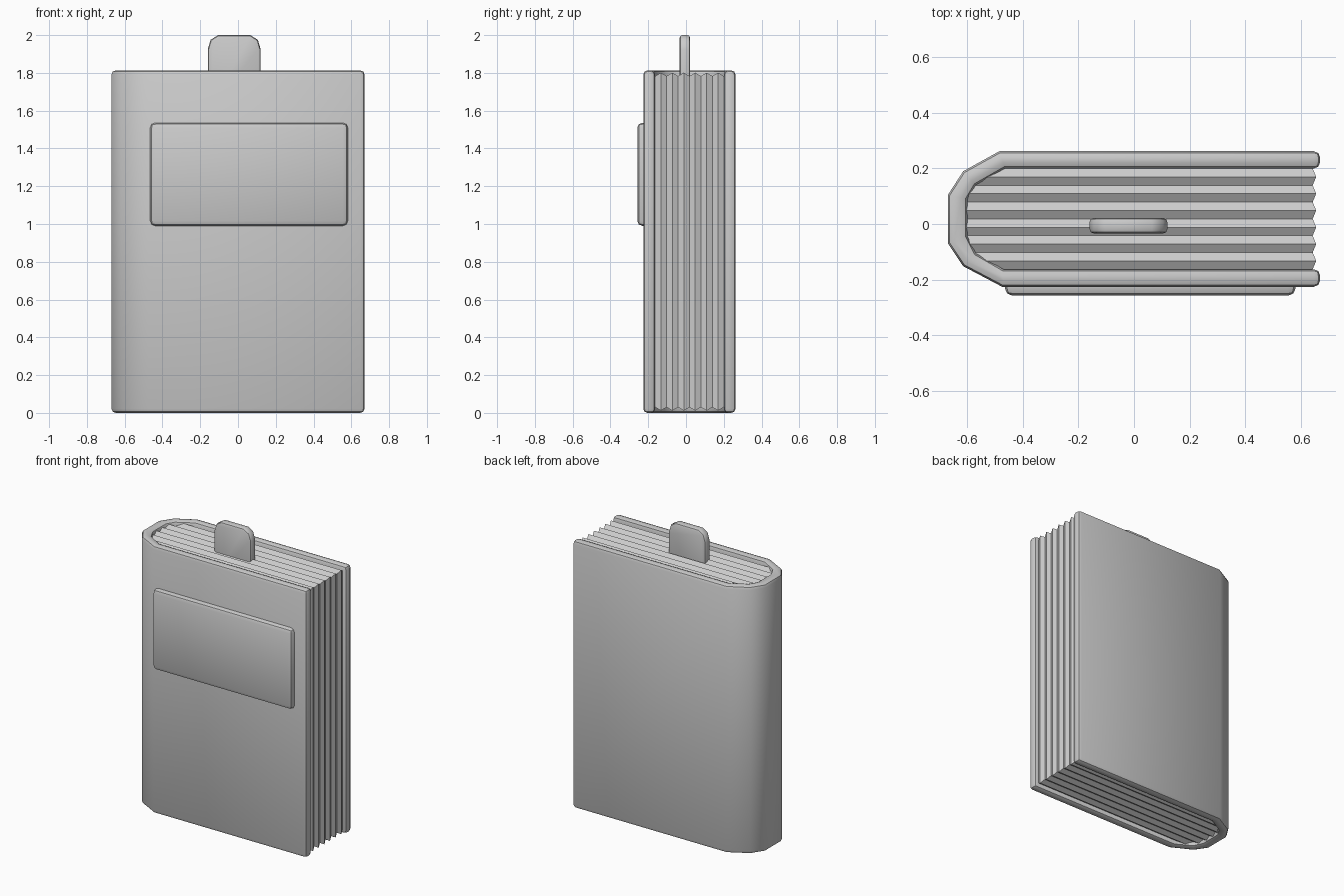
import bpy, bmesh, math

if "Cube" in bpy.data.objects:
    bpy.data.objects.remove(bpy.data.objects["Cube"], do_unlink=True)

# One plain grey for the whole book
GREY = (0.6, 0.6, 0.6, 1)
mat = bpy.data.materials.new("grey")
mat.use_nodes = True
mat.diffuse_color = GREY
bsdf = next(n for n in mat.node_tree.nodes if n.type == 'BSDF_PRINCIPLED')
bsdf.inputs["Base Color"].default_value = GREY


def loft(name, rings, bevel=0, segments=2, smooth=True):
    """Join equal rings of points, cap both ends and bevel the sharp edges."""
    bm = bmesh.new()
    loops = [[bm.verts.new(p) for p in ring] for ring in rings]
    n = len(rings[0])
    for a, b in zip(loops, loops[1:]):
        for i in range(n):
            j = (i + 1) % n
            bm.faces.new((a[i], a[j], b[j], b[i]))
    bm.faces.new(loops[0])
    bm.faces.new(loops[-1])
    bmesh.ops.recalc_face_normals(bm, faces=bm.faces)
    mesh = bpy.data.meshes.new(name)
    bm.to_mesh(mesh)
    bm.free()
    obj = bpy.data.objects.new(name, mesh)
    bpy.context.collection.objects.link(obj)
    mesh.materials.append(mat)
    bpy.ops.object.select_all(action='DESELECT')
    obj.select_set(True)
    bpy.context.view_layer.objects.active = obj
    if bevel:
        mod = obj.modifiers.new("rounded_edges", 'BEVEL')
        mod.width = bevel
        mod.segments = segments
        mod.limit_method = 'ANGLE'
        mod.angle_limit = math.radians(50)
        bpy.ops.object.modifier_apply(modifier=mod.name)
    if smooth:
        bpy.ops.object.shade_smooth_by_angle(angle=math.radians(40))
    return obj


# Cover: C-shaped profile with a faceted spine
outer = [(0.67, 0.262), (-0.485, 0.262), (-0.615, 0.19), (-0.67, 0.105),
         (-0.67, -0.07), (-0.615, -0.152), (-0.475, -0.226), (0.67, -0.226)]
inner = [(0.67, 0.2), (-0.465, 0.2), (-0.57, 0.14), (-0.6, 0.09),
         (-0.6, -0.045), (-0.57, -0.105), (-0.47, -0.163), (0.67, -0.163)]
profile = outer + inner[::-1]
loft("cover", [[(x, y, z) for x, y in profile] for z in (0, 1.813)], 0.022)


# Pages: ridged block that follows the inside of the spine
def spine_x(y):
    for (x1, y1), (x2, y2) in zip(inner[1:], inner[2:-1]):
        if y2 <= y <= y1:
            return x1 + (x2 - x1) * (y1 - y) / (y1 - y2)
    return inner[1][0]


ridges = 6
step = (0.2 + 0.163) / (2 * ridges)
rings = []
for i in range(2 * ridges + 1):
    y = -0.163 + i * step
    d = 0 if i % 2 else 0.018
    left, right, low, high = spine_x(y) - 0.01, 0.656 - d * 0.7, 0.012 + d, 1.801 - d
    rings.append([(left, y, low), (right, y, low), (right, y, high), (left, y, high)])
loft("pages", rings, smooth=False)

# Bookmark tab with clipped corners
tab = [(0.14, 1.6), (0.14, 1.925), (0.125, 1.975), (0.085, 2.0)]
tab += [(-x, z) for x, z in reversed(tab)]
loft("bookmark", [[(x - 0.02, y, z) for x, z in tab] for y in (-0.034, 0.022)], 0.015)

# Raised label on the front cover
plate = [(-0.465, 0.99), (0.582, 0.99), (0.582, 1.536), (-0.465, 1.536)]
loft("front_label", [[(x, y, z) for x, z in plate] for y in (-0.258, -0.19)], 0.027)
